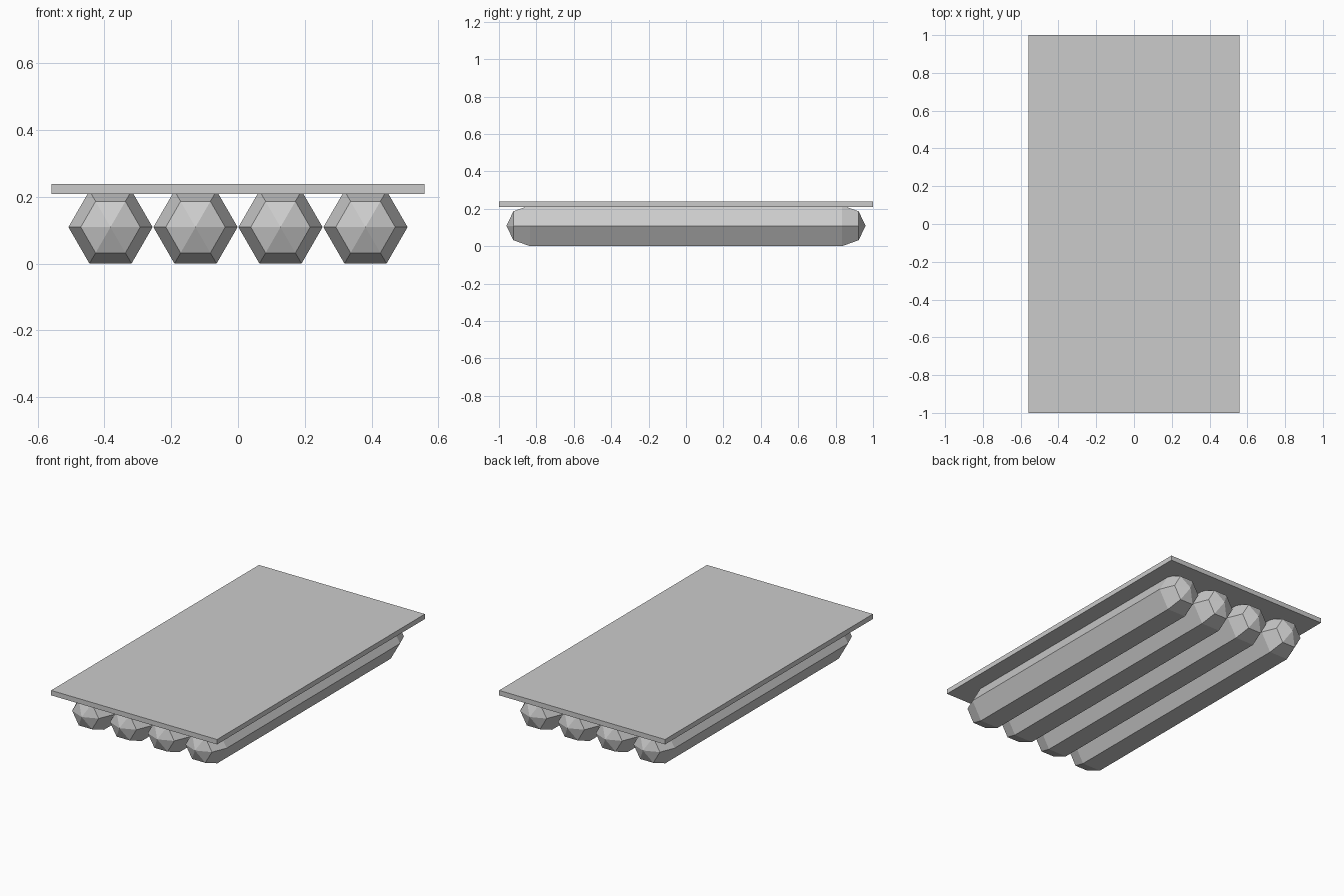
import bpy, bmesh
from math import pi, sin, cos

if "Cube" in bpy.data.objects:
    bpy.data.objects.remove(bpy.data.objects["Cube"])

R = 0.126              # float radius, corner to centre
HALF = 0.834           # half length of the straight section
CZ = R * cos(pi / 6)   # floats rest on a flat side
SIDES = 6


def make_object(name, bm):
    bmesh.ops.recalc_face_normals(bm, faces=bm.faces)
    mesh = bpy.data.meshes.new(name)
    bm.to_mesh(mesh)
    bm.free()
    ob = bpy.data.objects.new(name, mesh)
    bpy.context.collection.objects.link(ob)
    return ob


# Six-sided float with faceted domed ends, lying along y
def make_float(name, x):
    bm = bmesh.new()
    c = R * cos(pi / 4)
    rings = []
    for y, r in ((-HALF - c, c), (-HALF, R), (HALF, R), (HALF + c, c)):
        rings.append([bm.verts.new((r * cos(i * 2 * pi / SIDES), y,
                                    r * sin(i * 2 * pi / SIDES)))
                      for i in range(SIDES)])
    for a, b in zip(rings, rings[1:]):
        for i in range(SIDES):
            j = (i + 1) % SIDES
            bm.faces.new((a[i], a[j], b[j], b[i]))
    for ring, y in ((rings[0], -HALF - R), (rings[-1], HALF + R)):
        tip = bm.verts.new((0, y, 0))
        for i in range(SIDES):
            bm.faces.new((ring[i], ring[(i + 1) % SIDES], tip))
    ob = make_object(name, bm)
    ob.location = (x, 0, CZ)


for n in range(4):
    make_float(f"float_{n + 1}", (n - 1.5) * 0.2545)

# Flat deck on top
bm = bmesh.new()
bmesh.ops.create_cube(bm, size=1)
bmesh.ops.scale(bm, vec=(1.118, 2.0, 0.03), verts=bm.verts)
deck = make_object("deck", bm)
deck.location.z = 0.224
